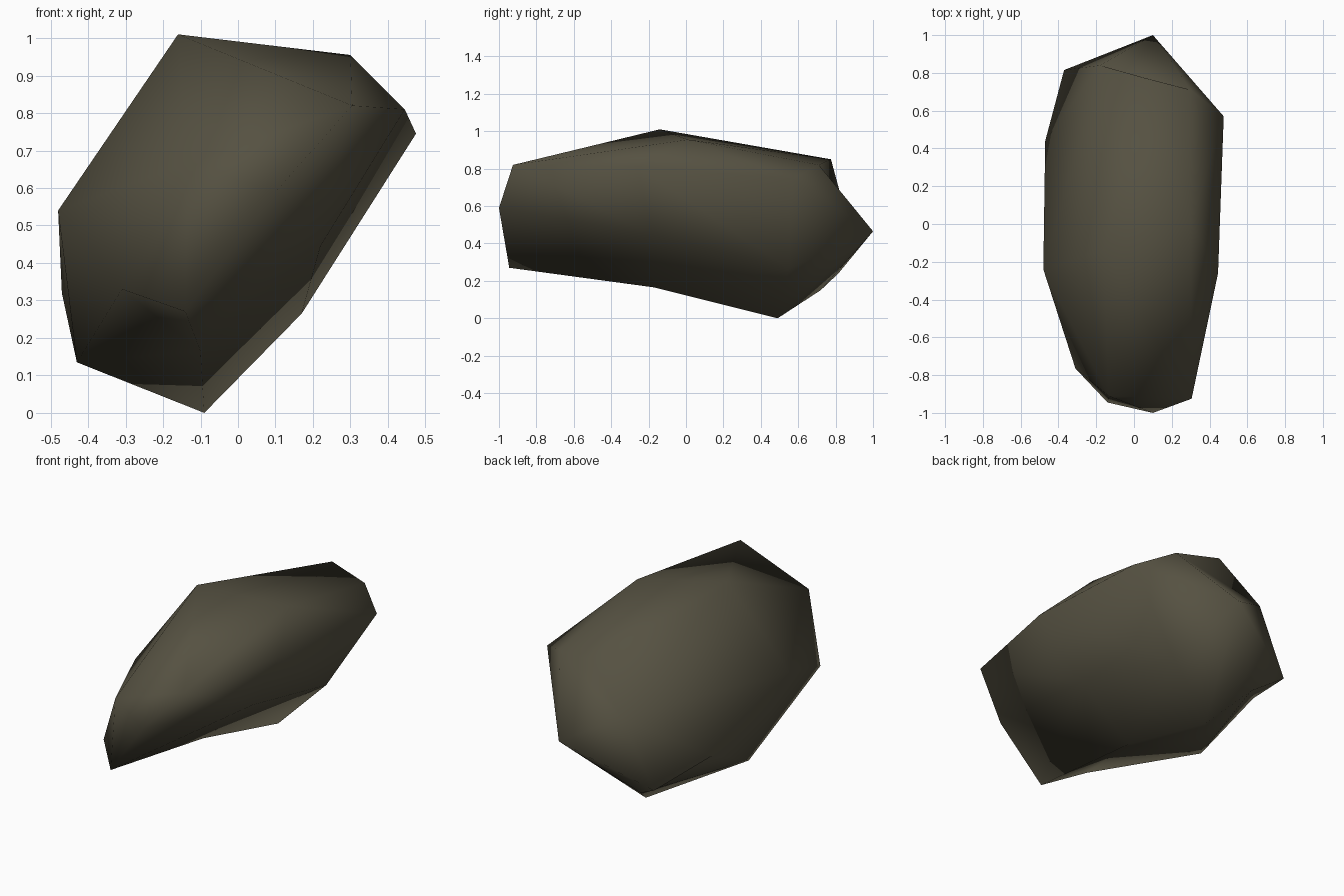
import bpy, bmesh

if "Cube" in bpy.data.objects:
    bpy.data.objects.remove(bpy.data.objects["Cube"])

# Named corner points of the boulder
P = {
    # crown
    "peak": (-0.16, -0.14, 1.01), "shoulder": (0.30, 0.01, 0.955),
    # front end
    "front_top": (0.305, -0.925, 0.82), "front_tip": (0.10, -1.0, 0.59),
    "front_left": (-0.135, -0.91, 0.665), "front_low": (-0.14, -0.945, 0.27),
    "front_foot": (-0.31, -0.765, 0.33),
    # right flank
    "right_a": (0.445, -0.26, 0.81), "right_b": (0.475, 0.57, 0.745),
    "right_mid": (0.22, -0.18, 0.445), "right_low": (0.17, 0.55, 0.265),
    # back end
    "back_right": (0.30, 0.71, 0.82), "back_top": (0.05, 0.775, 0.85),
    "back_dent": (-0.18, 0.84, 0.61), "back_tip": (0.10, 1.0, 0.465),
    "back_left": (-0.37, 0.815, 0.24),
    # left flank
    "left_a": (-0.48, -0.24, 0.54), "left_b": (-0.47, 0.44, 0.32),
    "left_low": (-0.43, 0.05, 0.135),
    # underside
    "foot": (-0.09, 0.49, 0.0), "hollow": (-0.10, -0.17, 0.165),
    "heel": (-0.22, 0.72, 0.15),
}
# Dented corners are pulled outward while the skin is made, then pushed in
PULLED = {"hollow": (-0.12, -0.17, 0.02), "back_dent": (-0.20, 0.88, 0.66),
          "heel": (-0.27, 0.74, 0.08)}

bm = bmesh.new()
V = {n: bm.verts.new(PULLED.get(n, c)) for n, c in P.items()}
bmesh.ops.convex_hull(bm, input=bm.verts[:])
bmesh.ops.triangulate(bm, faces=bm.faces[:])


def flip(a, b):
    """Turn a ridge between two corners into a crease across it."""
    e = bm.edges.get((V[a], V[b]))
    if e is None or len(e.link_faces) != 2:
        return
    c, d = [next(v for v in f.verts if v not in e.verts) for f in e.link_faces]
    if bm.edges.get((c, d)):
        return
    bmesh.ops.delete(bm, geom=[e], context='EDGES')
    bm.faces.new((c, d, V[a]))
    bm.faces.new((d, c, V[b]))


flip("back_top", "back_tip")
flip("back_left", "left_low")
flip("front_low", "left_low")

for n in PULLED:
    V[n].co = P[n]
bmesh.ops.delete(bm, geom=[v for v in bm.verts if not v.link_faces], context='VERTS')
bmesh.ops.recalc_face_normals(bm, faces=bm.faces[:])
for f in bm.faces:
    f.smooth = True          # soft shading over the coarse facets

mesh = bpy.data.meshes.new("boulder")
bm.to_mesh(mesh)
bm.free()

# Single olive-grey stone colour
stone = bpy.data.materials.new("olive grey stone")
stone.diffuse_color = (0.092, 0.083, 0.054, 1.0)
stone.use_nodes = True
stone.node_tree.nodes["Principled BSDF"].inputs["Base Color"].default_value = stone.diffuse_color
mesh.materials.append(stone)

boulder = bpy.data.objects.new("boulder", mesh)
bpy.context.collection.objects.link(boulder)
